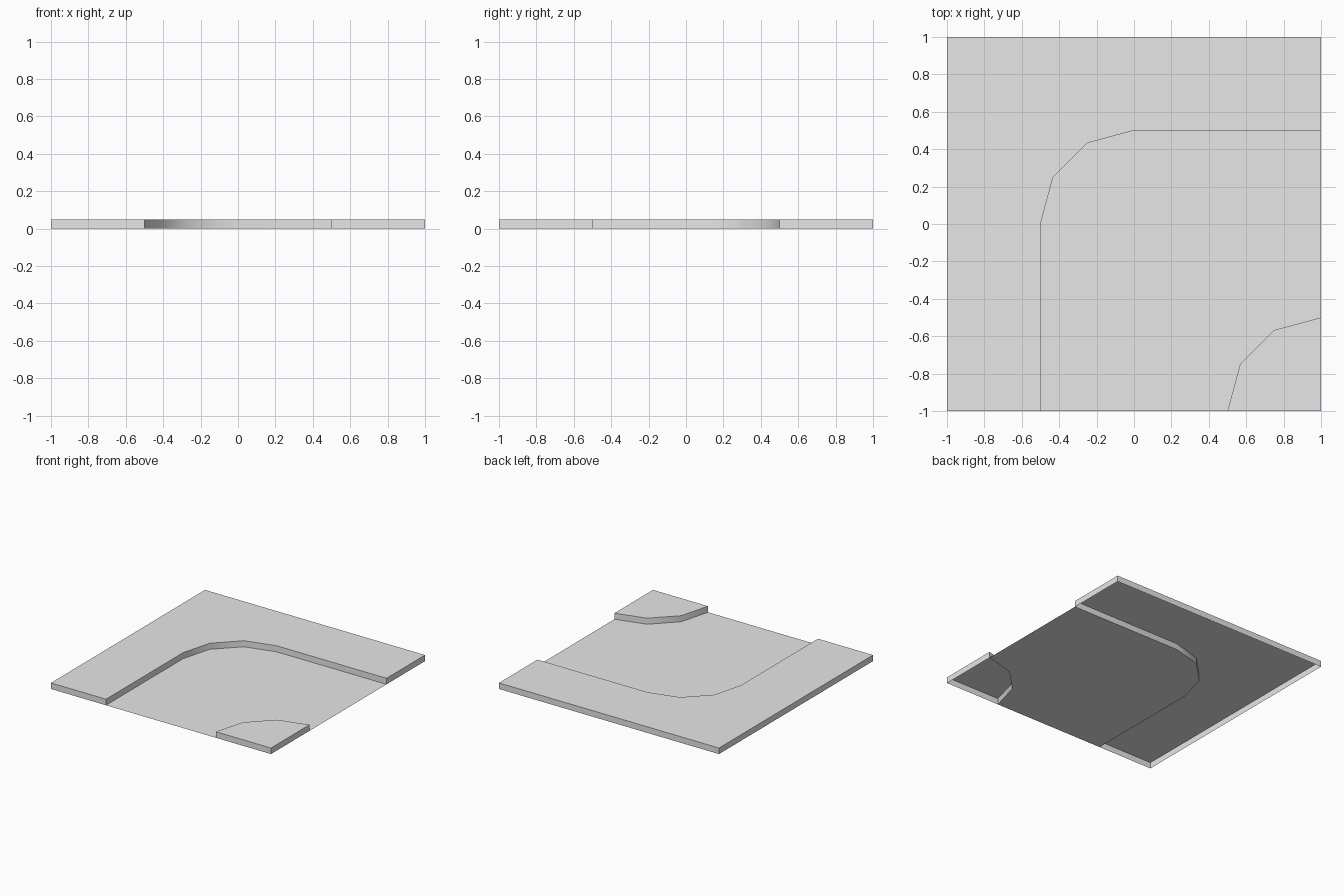
import bpy
import bmesh
from math import cos, sin, pi, radians

cube = bpy.data.objects.get("Cube")
if cube:
    bpy.data.objects.remove(cube, do_unlink=True)

HALF = 1.0       # half the tile's side
KERB = 0.05      # height of the raised ground
RADIUS = 0.5     # radius of both bends
STEPS = 3        # straight pieces per bend

grey = bpy.data.materials.new("light grey")
grey.use_nodes = True
colour = (0.8, 0.8, 0.8, 1)
grey.diffuse_color = colour
grey.node_tree.nodes["Principled BSDF"].inputs["Base Color"].default_value = colour


def bend(cx, cy):
    """Quarter circle from the left of the centre round to its back."""
    angles = [pi - pi / 2 * i / STEPS for i in range(STEPS + 1)]
    return [(cx + RADIUS * cos(a), cy + RADIUS * sin(a)) for a in angles]


def sheet(name, outline, z, walls=False):
    """Flat sheet facing up, with an optional skirt down to the ground."""
    bm = bmesh.new()
    top = [bm.verts.new((x, y, z)) for x, y in outline]
    face = bm.faces.new(top)
    face.normal_update()
    if face.normal.z < 0:
        face.normal_flip()
        top.reverse()
    if walls:
        foot = [bm.verts.new((v.co.x, v.co.y, 0)) for v in top]
        for i in range(len(top)):
            j = (i + 1) % len(top)
            bm.faces.new((top[j], top[i], foot[i], foot[j]))
    mesh = bpy.data.meshes.new(name)
    bm.to_mesh(mesh)
    bm.free()
    mesh.materials.append(grey)
    obj = bpy.data.objects.new(name, mesh)
    bpy.context.collection.objects.link(obj)
    # Smooth round the bends, sharp at the rims
    bpy.ops.object.select_all(action="DESELECT")
    obj.select_set(True)
    bpy.context.view_layer.objects.active = obj
    bpy.ops.object.shade_smooth_by_angle(angle=radians(40))


# Edges of the road, from the front of the tile to its left side
outer_edge = [(-RADIUS, -HALF)] + bend(0, 0) + [(HALF, RADIUS)]
inner_edge = bend(HALF, -HALF)

# Raised ground around the outside of the bend
sheet("outer_verge",
      outer_edge + [(HALF, HALF), (-HALF, HALF), (-HALF, -HALF)], KERB, True)

# Raised corner inside the bend
sheet("inner_verge", inner_edge + [(HALF, -HALF)], KERB, True)

# Sunken road between the two, open underneath like the verges
sheet("road", outer_edge + inner_edge[::-1], 0)
